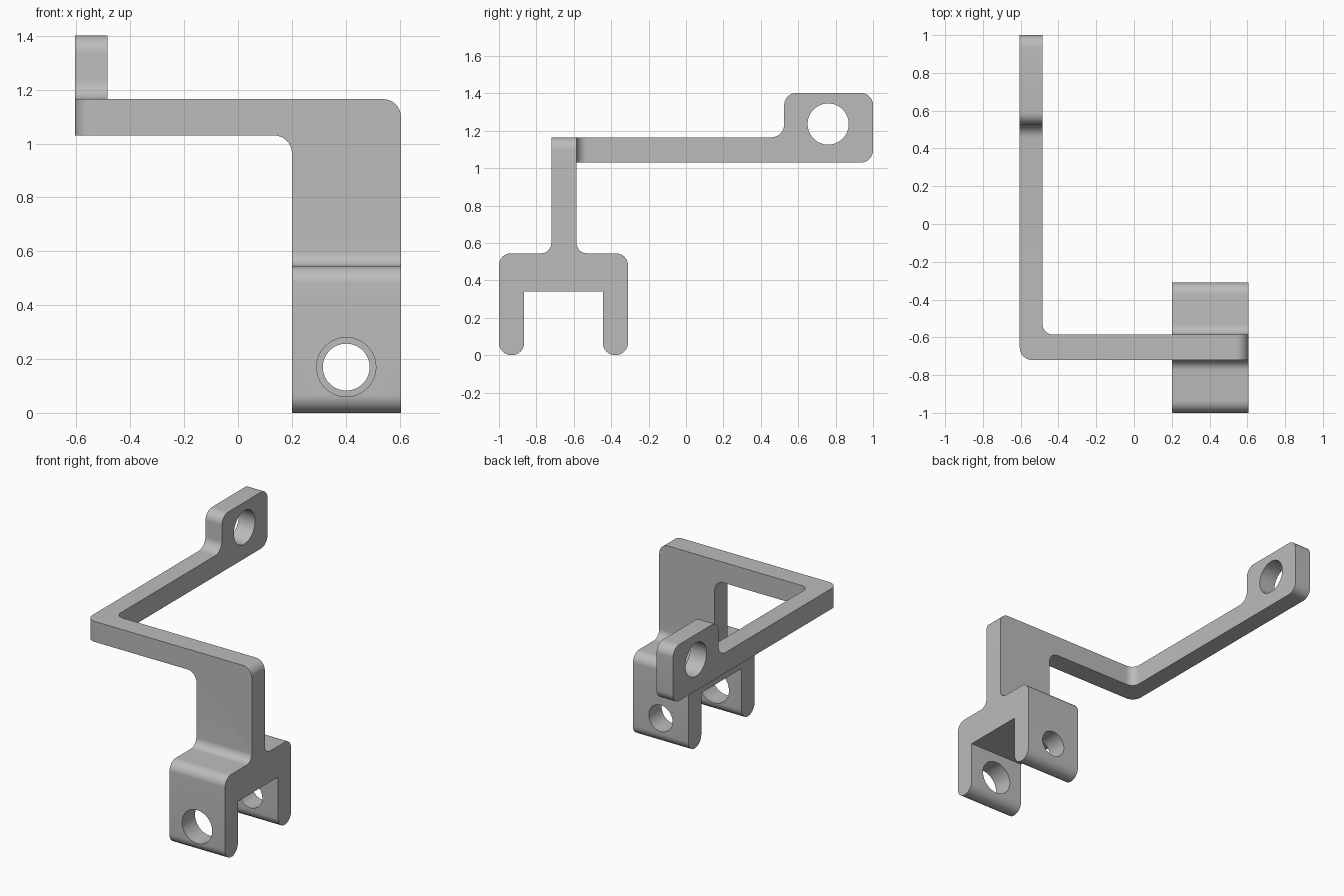
import bpy, bmesh, math
from mathutils import Vector

cube = bpy.data.objects.get("Cube")
if cube:
    bpy.data.objects.remove(cube, do_unlink=True)

grey = bpy.data.materials.new("plain grey")
grey.use_nodes = True
grey.diffuse_color = (0.5, 0.5, 0.5, 1)
grey.node_tree.nodes["Principled BSDF"].inputs["Base Color"].default_value = (0.5, 0.5, 0.5, 1)


def rounded(corners, steps=10):
    """Outline from (u, v, radius) corners, each replaced by a tangent arc."""
    out = []
    for i, (u, v, r) in enumerate(corners):
        p = Vector((u, v))
        if r == 0:
            out.append(p)
            continue
        a = (Vector(corners[i - 1][:2]) - p).normalized()
        b = (Vector(corners[(i + 1) % len(corners)][:2]) - p).normalized()
        # All corners are square, so the arc centre lies on the diagonal
        c = p + (a + b) * r
        for k in range(steps + 1):
            t = k / steps * math.pi / 2
            out.append(c - b * r * math.cos(t) - a * r * math.sin(t))
    return out


def prism(bm, corners, axis, lo, hi):
    """Extrude an outline along an axis; the outline uses the other two axes."""
    def place(p, w):
        co = list(p)
        co.insert(axis, w)
        return bm.verts.new(co)
    pts = rounded(corners)
    rings = [[place(p, w) for p in pts] for w in (lo, hi)]
    bm.faces.new(rings[0])
    bm.faces.new(rings[1])
    n = len(pts)
    for i in range(n):
        j = (i + 1) % n
        bm.faces.new((rings[0][i], rings[0][j], rings[1][j], rings[1][i]))


# Shared dimensions
X0, X1 = 0.2, 0.605           # clevis and plate width
Y0, Y1 = -0.72, -0.585        # plate thickness
Z0, Z1 = 1.03, 1.165          # arm height
A0, A1 = -0.605, -0.485       # arm thickness
NECK, ELBOW, ARM = 0.65, -0.4, -0.5   # where the sections meet
R, FULL = 0.065, 0.067

bm = bmesh.new()
# Forked clevis with the start of the neck
prism(bm, [(-1, 0, FULL), (-0.865, 0, FULL), (-0.865, 0.34, 0), (-0.445, 0.34, 0),
           (-0.445, 0, FULL), (-0.31, 0, FULL), (-0.31, 0.545, R), (Y1, 0.545, 0.055),
           (Y1, NECK, 0), (Y0, NECK, 0), (Y0, 0.545, 0.055), (-1, 0.545, R)], 0, X0, X1)
# Upright plate turning into the cross bar
prism(bm, [(X0, NECK, 0), (X1, NECK, 0), (X1, Z1, R), (ELBOW, Z1, 0),
           (ELBOW, Z0, 0), (X0, Z0, R)], 1, Y0, Y1)
# Horizontal elbow
prism(bm, [(ELBOW, Y0, 0), (ELBOW, Y1, 0), (A1, Y1, 0.055), (A1, ARM, 0),
           (A0, ARM, 0), (A0, Y0, R)], 2, Z0, Z1)
# Long arm with the raised lug
prism(bm, [(ARM, Z0, 0), (1, Z0, R), (1, 1.402, R), (0.525, 1.402, R),
           (0.525, Z1, R + 0.005), (ARM, Z1, 0)], 0, A0, A1)

# Weld the sections: drop the touching end faces, merge, clean flat seams
ym, zm = (Y0 + Y1) / 2, (Z0 + Z1) / 2
joints = [Vector(((X0 + X1) / 2, ym, NECK)), Vector((ELBOW, ym, zm)),
          Vector(((A0 + A1) / 2, ARM, zm))]
inner = [f for f in bm.faces
         if any((f.calc_center_median() - j).length < 1e-4 for j in joints)]
bmesh.ops.delete(bm, geom=inner, context="FACES")
bmesh.ops.remove_doubles(bm, verts=bm.verts, dist=1e-4)
bmesh.ops.dissolve_limit(bm, angle_limit=0.01, verts=bm.verts, edges=bm.edges)
bmesh.ops.recalc_face_normals(bm, faces=bm.faces)

mesh = bpy.data.meshes.new("bracket")
bm.to_mesh(mesh)
bm.free()
bracket = bpy.data.objects.new("bracket", mesh)
bpy.context.collection.objects.link(bracket)
mesh.materials.append(grey)


def drill(name, centre, radius, depth, rotation):
    bpy.ops.mesh.primitive_cylinder_add(vertices=64, radius=radius, depth=depth,
                                        location=centre, rotation=rotation)
    cutter = bpy.context.object
    cutter.name = name
    cutter.hide_render = True
    cutter.data.materials.append(grey)
    mod = bracket.modifiers.new(name, "BOOLEAN")
    mod.operation, mod.solver, mod.object = "DIFFERENCE", "EXACT", cutter
    bpy.context.view_layer.objects.active = bracket
    bpy.ops.object.modifier_apply(modifier=name)
    bpy.data.objects.remove(cutter, do_unlink=True)


# Pin holes: wide in the front leg, narrow in the rear leg, one across the lug
quarter = math.pi / 2
drill("front_leg_hole", (0.402, -0.93, 0.17), 0.11, 0.3, (quarter, 0, 0))
drill("rear_leg_hole", (0.402, -0.38, 0.17), 0.087, 0.3, (quarter, 0, 0))
drill("lug_hole", (-0.545, 0.76, 1.236), 0.11, 0.4, (0, quarter, 0))

bpy.ops.object.select_all(action="DESELECT")
bracket.select_set(True)
bpy.context.view_layer.objects.active = bracket
bpy.ops.object.shade_smooth_by_angle(angle=math.radians(30))
